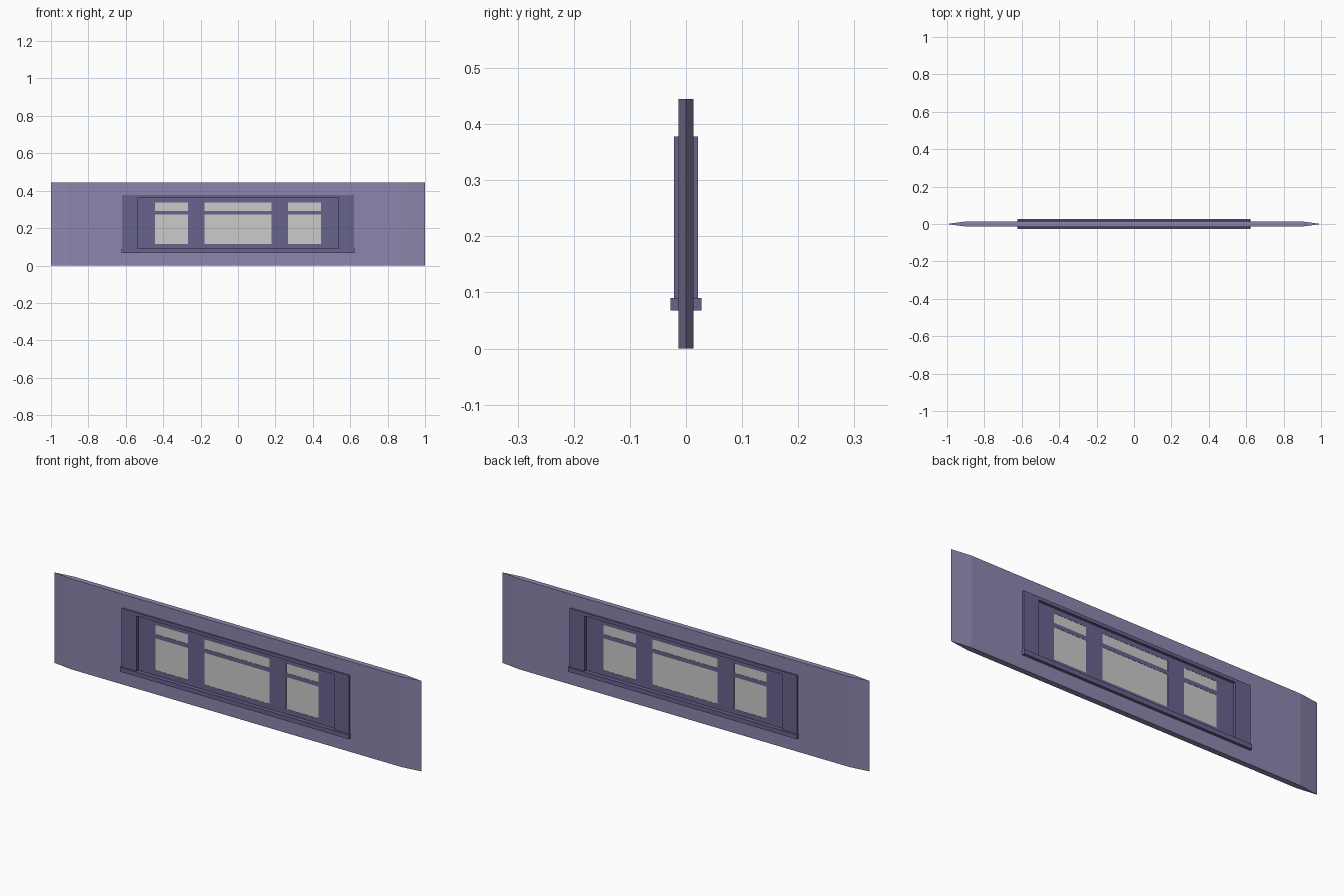
import bpy, bmesh

if "Cube" in bpy.data.objects:
    bpy.data.objects.remove(bpy.data.objects["Cube"])


def material(name, rgb):
    m = bpy.data.materials.new(name)
    m.diffuse_color = (*rgb, 1)
    m.use_nodes = True
    m.node_tree.nodes["Principled BSDF"].inputs["Base Color"].default_value = m.diffuse_color
    return m


def panel(name, xs, zs, depth, holes=(), mat=None):
    """Upright slab on a grid of cuts; holes are (column, row) cells; depth(x) is half thickness."""
    bm = bmesh.new()

    def quad(*pts):
        bm.faces.new([bm.verts.new(p) for p in pts])

    cols, rows = len(xs) - 1, len(zs) - 1

    def solid(i, j):
        return 0 <= i < cols and 0 <= j < rows and (i, j) not in holes

    for i in range(cols):
        for j in range(rows):
            if not solid(i, j):
                continue
            corners = [(xs[i], zs[j]), (xs[i + 1], zs[j]),
                       (xs[i + 1], zs[j + 1]), (xs[i], zs[j + 1])]
            quad(*[(x, -depth(x), z) for x, z in corners])
            quad(*[(x, depth(x), z) for x, z in reversed(corners)])
            for k, (di, dj) in enumerate([(0, -1), (1, 0), (0, 1), (-1, 0)]):
                (xa, za), (xb, zb) = corners[k], corners[(k + 1) % 4]
                if not solid(i + di, j + dj) and depth(xa) + depth(xb) > 0:
                    quad((xa, -depth(xa), za), (xa, depth(xa), za),
                         (xb, depth(xb), zb), (xb, -depth(xb), zb))
    bmesh.ops.remove_doubles(bm, verts=bm.verts, dist=1e-5)
    bmesh.ops.recalc_face_normals(bm, faces=bm.faces)
    mesh = bpy.data.meshes.new(name)
    bm.to_mesh(mesh)
    bm.free()
    ob = bpy.data.objects.new(name, mesh)
    bpy.context.collection.objects.link(ob)
    if mat:
        mesh.materials.append(mat)
    return ob


wall_mat = material("wall_paint", (0.27, 0.24, 0.42))
trim_mat = material("trim_paint", (0.14, 0.125, 0.27))

# Wall with knife-edge ends and one wide opening
panel("wall", [-1, -0.9, -0.55, 0.55, 0.9, 1], [0, 0.08, 0.37, 0.445],
      lambda x: 0 if abs(x) > 0.95 else 0.0135, {(2, 1)}, wall_mat)

# Casing around the opening, open at the bottom
panel("window_casing", [-0.62, -0.537, 0.537, 0.62], [0.09, 0.362, 0.378],
      lambda x: 0.021, {(1, 0)}, trim_mat)

# Projecting sill
panel("window_sill", [-0.623, 0.623], [0.068, 0.09], lambda x: 0.028, (), trim_mat)

# Recessed sash with three windows, each split by a transom bar
pane_x = [(-0.445, -0.268), (-0.178, 0.178), (0.268, 0.445)]
pane_z = [(0.115, 0.272), (0.292, 0.338)]
xs = [-0.537] + [x for p in pane_x for x in p] + [0.537]
zs = [0.09] + [z for p in pane_z for z in p] + [0.362]
panel("window_sash", xs, zs, lambda x: 0.008,
      {(i, j) for i in (1, 3, 5) for j in (1, 3)}, trim_mat)

# Glass panes
for x in pane_x:
    for z in pane_z:
        panel("glass_pane", x, z, lambda x: 0.007)
